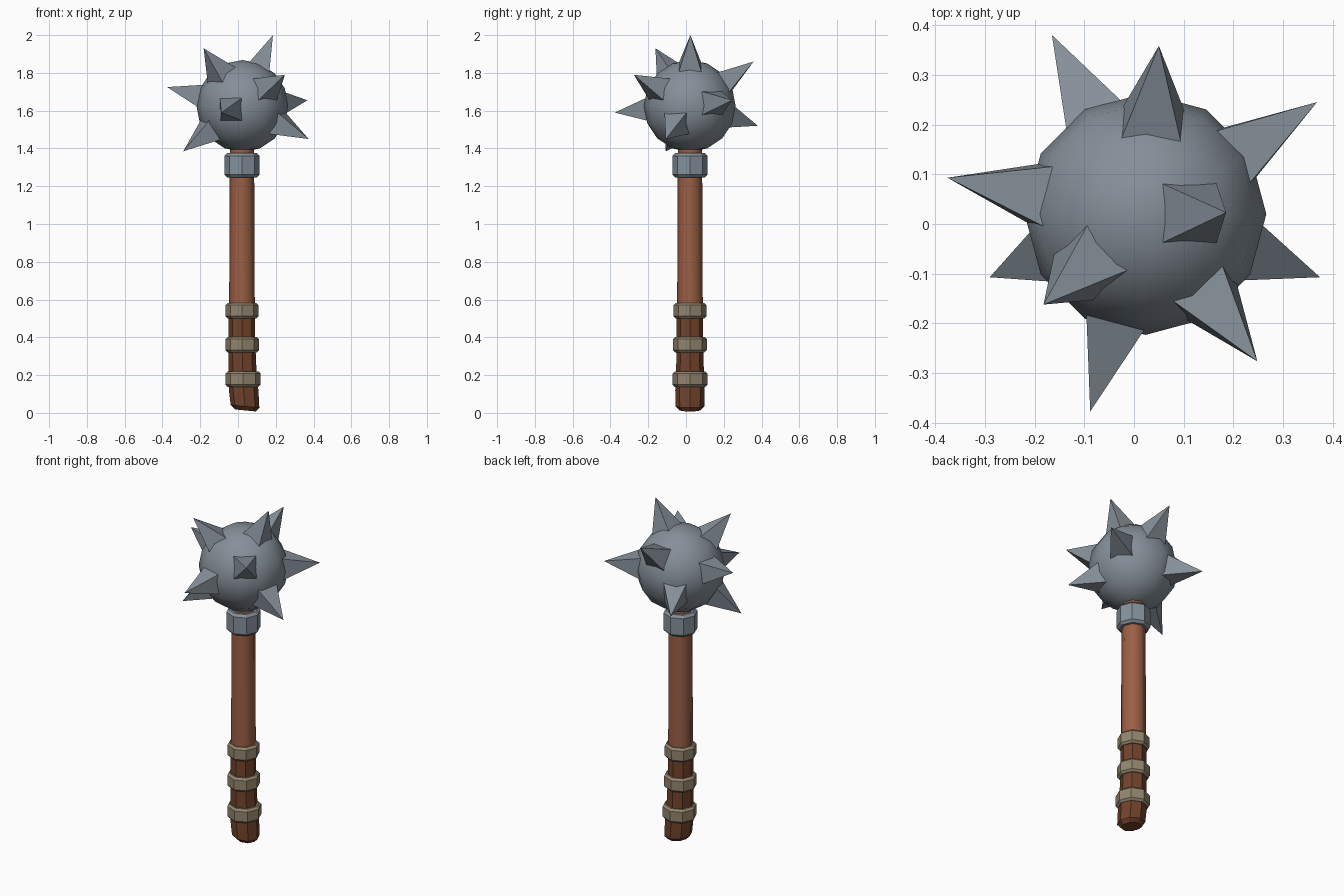
import bpy, bmesh, math
from mathutils import Vector, Matrix

if "Cube" in bpy.data.objects:
    bpy.data.objects.remove(bpy.data.objects["Cube"])

AXIS = 0.021                              # shaft axis in x and y
BALL = Vector((0.023, 0.02, 1.625))


def material(name, rgb):
    m = bpy.data.materials.new(name)
    m.diffuse_color = (*rgb, 1)
    m.use_nodes = True
    m.node_tree.nodes["Principled BSDF"].inputs["Base Color"].default_value = m.diffuse_color
    return m


STEEL = material("steel grey", (0.235, 0.275, 0.315))
COLLAR = material("collar grey", (0.235, 0.285, 0.33))
WOOD = material("red wood", (0.33, 0.115, 0.06))
GRIP = material("dark leather", (0.165, 0.055, 0.024))
BAND = material("tan binding", (0.29, 0.235, 0.155))


def finish(name, bm, mat, smooth=None):
    bmesh.ops.recalc_face_normals(bm, faces=bm.faces)
    mesh = bpy.data.meshes.new(name)
    bm.to_mesh(mesh)
    bm.free()
    ob = bpy.data.objects.new(name, mesh)
    bpy.context.collection.objects.link(ob)
    mesh.materials.append(mat)
    if smooth:
        bpy.context.view_layer.objects.active = ob
        ob.select_set(True)
        bpy.ops.object.shade_smooth_by_angle(angle=math.radians(smooth))
        ob.select_set(False)
    return ob


def turned(name, profile, mat, smooth=None, sides=8):
    """Stack of polygon rings: (radius, z, x shift, slope in x)."""
    bm = bmesh.new()
    rings = []
    for r, z, dx, slope in profile:
        ring = []
        for i in range(sides):
            a = 2 * math.pi * i / sides
            x = r * math.cos(a)
            ring.append(bm.verts.new((AXIS + dx + x, AXIS + r * math.sin(a), z + slope * x)))
        rings.append(ring)
    for lo, hi in zip(rings, rings[1:]):
        for i in range(sides):
            j = (i + 1) % sides
            bm.faces.new((lo[i], lo[j], hi[j], hi[i]))
    bm.faces.new(rings[0][::-1])
    bm.faces.new(rings[-1])
    return finish(name, bm, mat, smooth)


def ring_band(name, r, z0, z1, mat, dx=0.0, bevel=0.012):
    turned(name, [(r - bevel, z0, dx, 0), (r, z0 + bevel, dx, 0),
                  (r, z1 - bevel, dx, 0), (r - bevel, z1, dx, 0)], mat)


# Shaft and leather grip with a slightly skewed butt
turned("shaft", [(0.068, 0.54, 0, 0), (0.064, 1.45, 0, 0)], WOOD, 50)
turned("grip", [(0.055, 0.013, 0.018, -0.1), (0.076, 0.035, 0.016, -0.1),
                (0.078, 0.12, 0.009, 0), (0.074, 0.20, 0.004, 0),
                (0.070, 0.38, 0, 0), (0.070, 0.56, 0, 0)], GRIP, 35)

# Grip bindings and steel collar
ring_band("lower_binding", 0.093, 0.137, 0.22, BAND, 0.006)
ring_band("middle_binding", 0.089, 0.32, 0.402, BAND, 0.001)
ring_band("upper_binding", 0.087, 0.50, 0.582, BAND)
ring_band("collar", 0.093, 1.247, 1.375, COLLAR, 0, 0.014)

# Ball head
bm = bmesh.new()
bmesh.ops.create_uvsphere(bm, u_segments=12, v_segments=8, radius=0.243,
                          matrix=Matrix.Translation(BALL))
finish("ball_head", bm, STEEL, 50)

# Four-sided spikes pointing out from the ball centre
TIPS = [(-0.165, 0.38, 1.52), (0.05, 0.358, 1.86), (0.368, 0.245, 1.655),
        (-0.375, 0.093, 1.725), (-0.29, -0.107, 1.385), (-0.182, -0.162, 1.93),
        (-0.088, -0.377, 1.59), (0.248, -0.276, 1.79), (0.374, -0.107, 1.45),
        (0.185, 0.023, 2.0)]
for n, tip in enumerate(TIPS, 1):
    d = Vector(tip) - BALL
    out = d.normalized()
    side = Vector((0, 0, 1)).cross(out).normalized()
    if n == len(TIPS):                    # top spike is squared to the axes
        side = Vector((0, 1, 0))
    up = out.cross(side).normalized()
    base = BALL + out * 0.19
    h = 0.07
    bm = bmesh.new()
    c = [bm.verts.new(base + side * h * a + up * h * b)
         for a, b in ((-1, -1), (1, -1), (1, 1), (-1, 1))]
    t = bm.verts.new(tip)
    for i in range(4):
        bm.faces.new((c[i], c[(i + 1) % 4], t))
    bm.faces.new(c[::-1])
    finish(f"spike_{n}", bm, STEEL)
